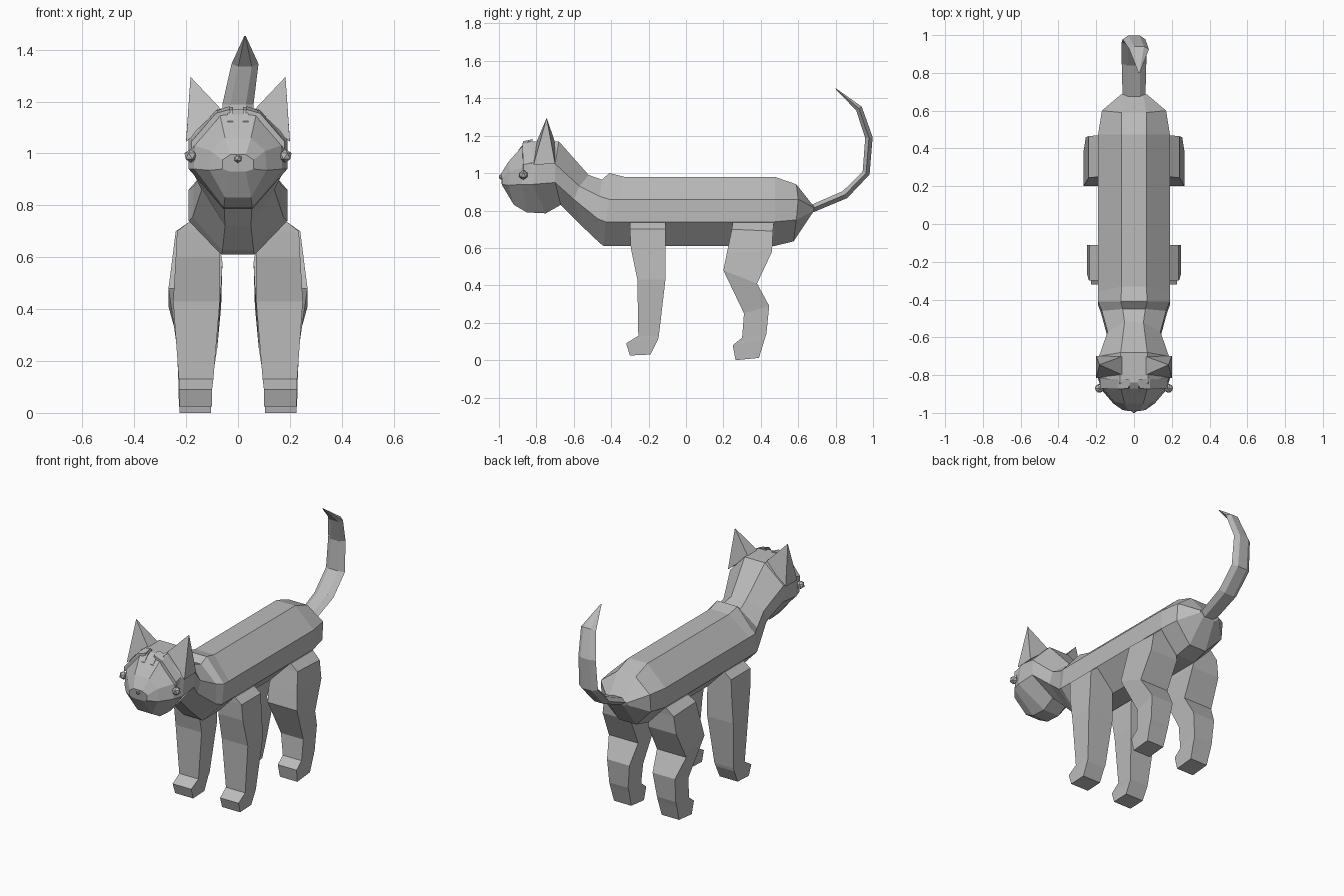
import bpy, bmesh
from mathutils import Vector

fur = bpy.data.materials.new("grey fur")
fur.diffuse_color = (0.5, 0.5, 0.5, 1)


def finish(name, bm, mirror=False):
    bmesh.ops.recalc_face_normals(bm, faces=bm.faces)
    me = bpy.data.meshes.new(name)
    bm.to_mesh(me)
    bm.free()
    me.materials.append(fur)
    ob = bpy.data.objects.new(name, me)
    bpy.context.collection.objects.link(ob)
    if mirror:
        ob.modifiers.new("mirror", 'MIRROR')
    return ob


def loft(name, rings, mirror=False):
    """Skin a list of equal point rings and cap both ends."""
    bm = bmesh.new()
    vs = [[bm.verts.new(p) for p in r] for r in rings]
    n = len(vs[0])
    for a, b in zip(vs, vs[1:]):
        for i in range(n):
            j = (i + 1) % n
            bm.faces.new((a[i], a[j], b[j], b[i]))
    bm.faces.new(vs[0])
    bm.faces.new(vs[-1])
    return finish(name, bm, mirror)


def full(half):
    """Close a right-hand half section by reflecting it across x = 0."""
    return half + [(-x, y, z) for x, y, z in reversed(half)]


def ball(name, pos, r, mirror=False):
    bm = bmesh.new()
    bmesh.ops.create_icosphere(bm, subdivisions=1, radius=r)
    bmesh.ops.translate(bm, verts=bm.verts, vec=pos)
    finish(name, bm, mirror)


# Body, neck and head: half sections run top, upper side, lower side, bottom
torso = [
    [(.05, .685, .82), (.07, .685, .815), (.07, .685, .80), (.04, .675, .785)],
    [(.065, .59, .94), (.17, .60, .86), (.17, .59, .75), (.06, .575, .635)],
    [(.065, .475, .98), (.19, .475, .86), (.19, .475, .74), (.065, .47, .61)],
    [(.065, -.33, .98), (.19, -.36, .86), (.19, -.39, .74), (.065, -.41, .61)],
    [(.07, -.41, 1.0), (.19, -.41, .86), (.19, -.43, .74), (.065, -.44, .61)],
    [(.06, -.45, .965), (.17, -.46, .875), (.175, -.47, .755), (.06, -.46, .625)],
    [(.05, -.52, .99), (.14, -.57, .93), (.14, -.60, .86), (.05, -.56, .72)],
]
head = [
    torso[-1],
    [(.07, -.68, 1.17), (.185, -.70, 1.05), (.185, -.70, .95), (.055, -.67, .83)],
    [(.075, -.84, 1.17), (.19, -.80, 1.06), (.19, -.82, .94), (.055, -.75, .785)],
    [(.07, -.87, 1.15), (.165, -.87, 1.03), (.17, -.88, .94), (.055, -.85, .79)],
    [(.05, -.95, 1.06), (.105, -.94, 1.01), (.11, -.95, .935), (.05, -.92, .83)],
    [(.03, -.99, .995), (.06, -.985, .975), (.06, -.985, .94), (.03, -.98, .93)],
]
loft("body", [full(h) for h in torso])
loft("head", [full(h) for h in head])

# Legs: each ring is front y, z, back y, z, inner x, outer x
front_leg = [
    (-.30, .735, -.11, .735, .12, .19), (-.30, .70, -.11, .70, .08, .235),
    (-.295, .60, -.11, .58, .07, .24), (-.26, .43, -.11, .43, .07, .25),
    (-.255, .13, -.145, .13, .095, .228), (-.32, .09, -.15, .11, .10, .228),
    (-.30, .025, -.19, .03, .10, .225),
]
back_leg = [
    (.25, .735, .47, .735, .12, .19), (.245, .70, .465, .69, .08, .24),
    (.22, .58, .46, .58, .06, .255), (.20, .48, .38, .41, .065, .268),
    (.31, .25, .445, .29, .08, .235), (.30, .12, .43, .14, .10, .23),
    (.25, .08, .42, .11, .10, .23), (.265, 0, .39, .012, .105, .225),
]
for name, spec in (("front_leg", front_leg), ("back_leg", back_leg)):
    loft(name, [[(xi, yf, zf), (xo, yf, zf), (xo, yb, zb), (xi, yb, zb)]
                for yf, zf, yb, zb, xi, xo in spec], True)

# Tail: flattened six-sided tube, x centre, y, z, half width, half thickness
tail = [(0, .65, .80, .06, .02), (0, .85, .885, .065, .022), (0, .963, 1.0, .065, .02),
        (0, .978, 1.19, .06, .02), (.027, .925, 1.345, .052, .018), (.027, .80, 1.452, .003, .002)]
rings = []
for i, (x, y, z, w, t) in enumerate(tail):
    a, b = tail[max(i - 1, 0)], tail[min(i + 1, len(tail) - 1)]
    d = Vector((0, b[1] - a[1], b[2] - a[2])).normalized()
    n = Vector((0, -d.z, d.y))
    rings.append([Vector((x + u * w, y, z)) + n * v * t
                  for u, v in ((1, 0), (.5, 1), (-.5, 1), (-1, 0), (-.5, -1), (.5, -1))])
loft("tail", rings)

# Ears
bm = bmesh.new()
base = [bm.verts.new(p) for p in
        ((.2, -.815, 1.045), (.06, -.80, 1.165), (.06, -.70, 1.165), (.2, -.70, 1.05))]
tip = bm.verts.new((.183, -.745, 1.295))
bm.faces.new(base)
for i in range(4):
    bm.faces.new((base[i], base[(i + 1) % 4], tip))
finish("ear", bm, True)

# Brow ridges and the short stems between them
loft("brow", [[(x, y0, z + .012), (x, y1, z), (x, y1, z - .03), (x, y0, z - .03)]
              for x, y0, y1, z in ((.03, -.82, -.87, 1.17), (.085, -.82, -.875, 1.155),
                                   (.18, -.82, -.87, 1.045))], True)
loft("brow_stem", [[(.02, y, z), (.04, y, z), (.04, y, z - .03), (.02, y, z - .03)]
                   for y, z in ((-.82, 1.178), (-.86, 1.168), (-.895, 1.125))], True)

# Eyes and nose
ball("eye", (.183, -.87, .99), .026, True)
ball("nose", (0, -.985, .98), .017)
